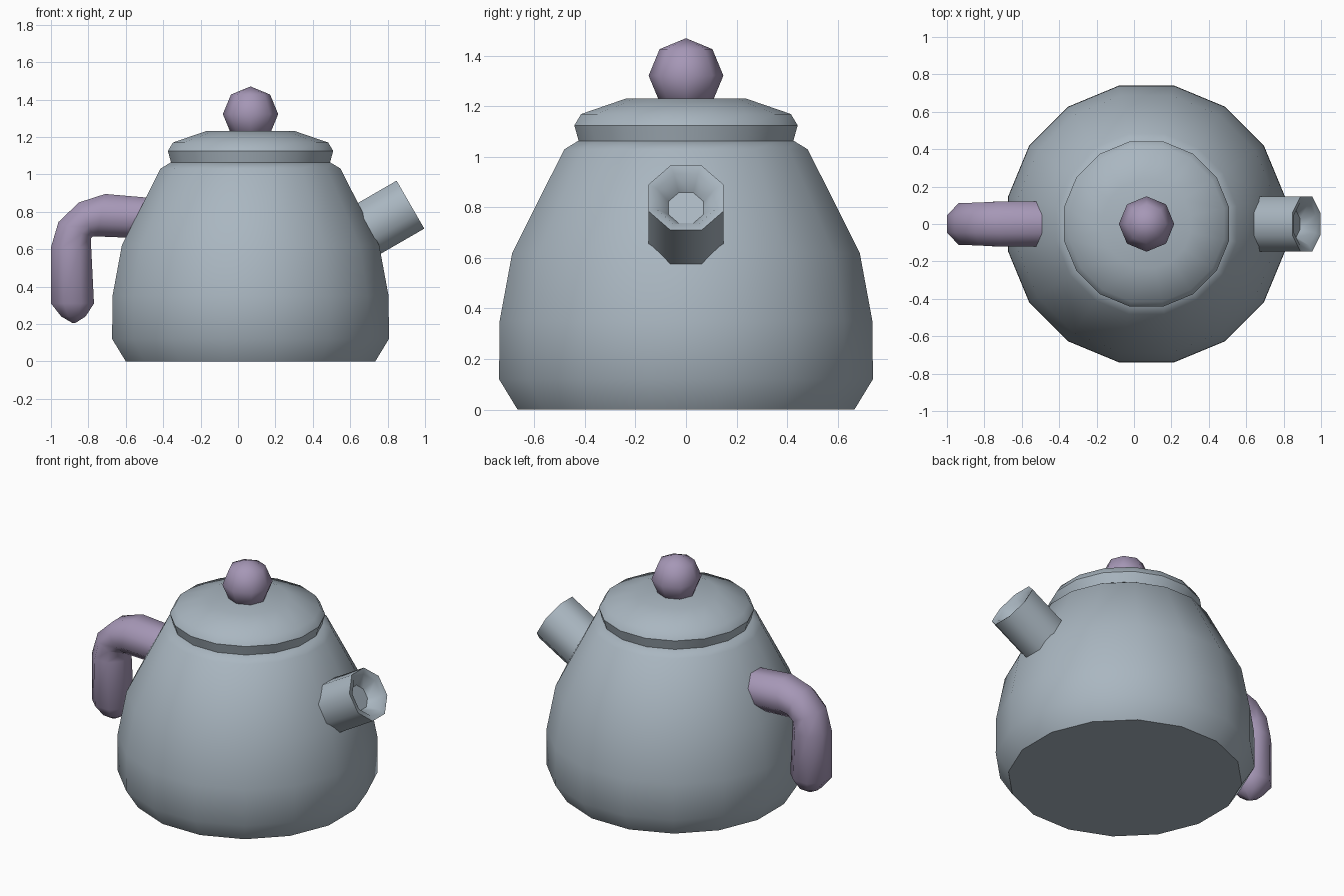
import bpy, bmesh, math
from mathutils import Vector

if "Cube" in bpy.data.objects:
    bpy.data.objects.remove(bpy.data.objects["Cube"])

CX = 0.067  # axis of the pot


def material(name, col):
    m = bpy.data.materials.new(name)
    m.diffuse_color = (*col, 1)
    m.use_nodes = True
    m.node_tree.nodes["Principled BSDF"].inputs["Base Color"].default_value = m.diffuse_color
    return m


GREY = material("blue_grey", (0.40, 0.47, 0.53))
PURPLE = material("dusty_purple", (0.38, 0.31, 0.47))


def loft(name, rings, mat, angle=45):
    """Skin a list of vertex rings and cap both ends."""
    bm = bmesh.new()
    loops = [[bm.verts.new(p) for p in r] for r in rings]
    n = len(rings[0])
    for a, b in zip(loops, loops[1:]):
        for i in range(n):
            j = (i + 1) % n
            bm.faces.new((a[i], a[j], b[j], b[i]))
    bm.faces.new(loops[0])
    bm.faces.new(loops[-1])
    bmesh.ops.recalc_face_normals(bm, faces=bm.faces)
    me = bpy.data.meshes.new(name)
    bm.to_mesh(me)
    bm.free()
    ob = bpy.data.objects.new(name, me)
    bpy.context.collection.objects.link(ob)
    me.materials.append(mat)
    smooth(ob, angle)
    return ob


def smooth(ob, angle):
    bpy.ops.object.select_all(action='DESELECT')
    ob.select_set(True)
    bpy.context.view_layer.objects.active = ob
    bpy.ops.object.shade_smooth_by_angle(angle=math.radians(angle))


def ring(c, u, v, n):
    """Polygon with flats facing u and v, which give the half widths."""
    k = 1 / math.cos(math.pi / n)
    return [c + k * (u * math.cos(t) + v * math.sin(t))
            for t in (2 * math.pi * (i + 0.5) / n for i in range(n))]


def lathe(profile):
    return [ring(Vector((CX, 0, z)), Vector((r, 0, 0)), Vector((0, r, 0)), 16)
            for r, z in profile]


# pot body
loft("body", lathe([(0.667, 0), (0.74, 0.12), (0.738, 0.35), (0.688, 0.62),
                    (0.482, 1.03), (0.428, 1.063)]), GREY)

# lid
loft("lid", lathe([(0.424, 1.06), (0.442, 1.125), (0.415, 1.17), (0.235, 1.232)]), GREY)

# round knob
bpy.ops.mesh.primitive_uv_sphere_add(segments=8, ring_count=4, radius=0.148,
                                     location=(CX, 0, 1.322))
knob = bpy.context.object
knob.name = "lid_knob"
knob.data.materials.append(PURPLE)
smooth(knob, 60)

# spout: tilted eight-sided tube with a hollow mouth
axis = Vector((math.cos(math.pi / 6), 0, 0.5))
up = Vector((-0.5, 0, axis.x))
mouth = Vector((0.922, 0, 0.838))
side = Vector((0, 1, 0))
loft("spout", [ring(mouth + axis * d, up * r, side * r, 8) for d, r in
               [(-0.40, 0.148), (0, 0.148), (-0.01, 0.115), (-0.08, 0.07)]], GREY, 50)

# handle: outer and inner edge points (x, z) and half width in y
SECTIONS = [
    (-0.42, 0.87, -0.42, 0.655, 0.12),
    (-0.71, 0.895, -0.755, 0.668, 0.12),
    (-0.85, 0.85, -0.775, 0.668, 0.115),
    (-0.96, 0.745, -0.785, 0.66, 0.112),
    (-1.0, 0.61, -0.785, 0.61, 0.112),
    (-1.0, 0.31, -0.77, 0.31, 0.112),
    (-0.945, 0.24, -0.815, 0.24, 0.065),
    (-0.885, 0.205, -0.87, 0.205, 0.008),
]
rings = []
for xo, zo, xi, zi, w in SECTIONS:
    o, i = Vector((xo, 0, zo)), Vector((xi, 0, zi))
    rings.append(ring((o + i) / 2, (o - i) / 2, Vector((0, w, 0)), 8))
loft("handle", rings, PURPLE, 60)
